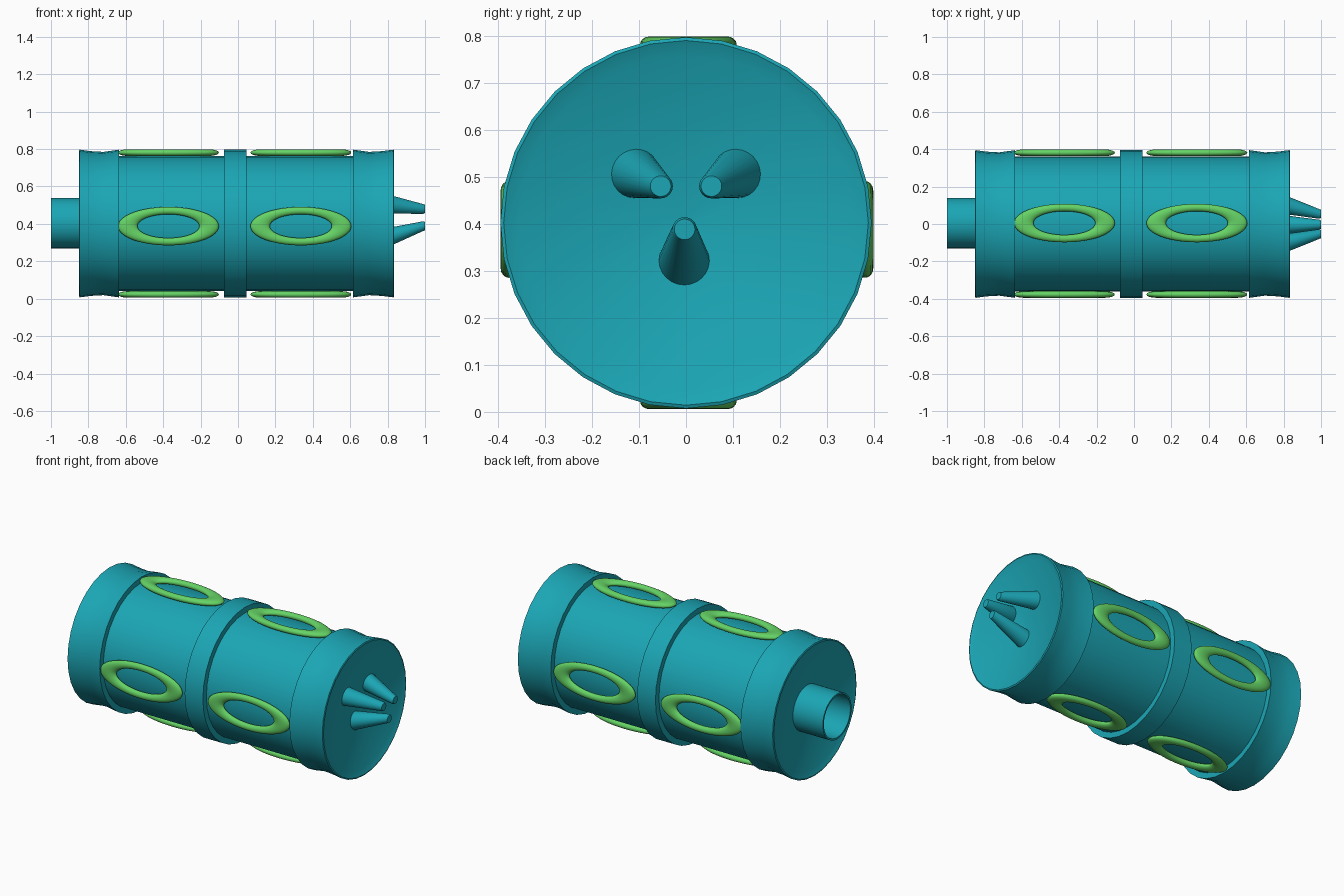
import bpy, bmesh
from math import sin, cos, pi, radians
from mathutils import Matrix

if "Cube" in bpy.data.objects:
    bpy.data.objects.remove(bpy.data.objects["Cube"])

CZ = 0.402  # height of the long axis


def material(name, rgb):
    m = bpy.data.materials.new(name)
    m.diffuse_color = (*rgb, 1)
    m.use_nodes = True
    m.node_tree.nodes["Principled BSDF"].inputs["Base Color"].default_value = m.diffuse_color
    return m


TEAL = material("teal", (0.011, 0.38, 0.46))
GREEN = material("green", (0.13, 0.65, 0.13))


def finish(bm, name, mat, angle):
    bmesh.ops.recalc_face_normals(bm, faces=bm.faces)
    me = bpy.data.meshes.new(name)
    bm.to_mesh(me)
    bm.free()
    ob = bpy.data.objects.new(name, me)
    bpy.context.collection.objects.link(ob)
    me.materials.append(mat)
    bpy.ops.object.select_all(action='DESELECT')
    ob.select_set(True)
    bpy.context.view_layer.objects.active = ob
    bpy.ops.object.shade_smooth_by_angle(angle=radians(angle))
    return ob


def loft(name, rings, n=32, closed=False, angle=40):
    """Skin circles (x, radius, y, z) stacked along the x axis."""
    bm = bmesh.new()
    loops = []
    for x, r, y, z in rings:
        loops.append([bm.verts.new((x, y + r * sin(2 * pi * i / n), z + r * cos(2 * pi * i / n)))
                      for i in range(n)])
    pairs = list(zip(loops, loops[1:]))
    if closed:
        pairs.append((loops[-1], loops[0]))
    else:
        bm.faces.new(loops[0])
        bm.faces.new(loops[-1])
    for a, b in pairs:
        for i in range(n):
            j = (i + 1) % n
            bm.faces.new((a[i], a[j], b[j], b[i]))
    return finish(bm, name, TEAL, angle)


# Barrel: dished ends, two waisted collars and a middle band
profile = [
    (-0.785, 0.02), (-0.835, 0.355), (-0.85, 0.388), (-0.847, 0.395), (-0.79, 0.387),
    (-0.72, 0.383), (-0.635, 0.395), (-0.635, 0.362),
    (-0.075, 0.362), (-0.075, 0.395), (0.045, 0.395), (0.045, 0.362),
    (0.615, 0.362), (0.615, 0.395), (0.70, 0.383), (0.77, 0.387),
    (0.832, 0.395), (0.835, 0.388), (0.82, 0.355), (0.77, 0.02)]
loft("barrel", [(x, r, 0, CZ) for x, r in profile])

# Open pipe at the left end
pipe = [(-0.78, 0.135), (-1.0, 0.135), (-1.0, 0.125), (-0.78, 0.125)]
loft("end_pipe", [(x, r, 0.005, CZ + 0.002) for x, r in pipe], closed=True)

# Three tapered prongs converging at the right end
for i, (y0, z0, y1, z1) in enumerate([(-0.113, 0.51, -0.054, 0.48),
                                      (0.113, 0.51, 0.054, 0.48),
                                      (-0.004, 0.318, -0.003, 0.388)]):
    loft(f"prong_{i + 1}", [(0.772, 0.055, y0, z0), (0.99, 0.026, y1, z1),
                            (1.0, 0.022, y1, z1)], n=24, angle=60)

# Flattened oval rings, four around the barrel on each half
U, V = 48, 16
for x in (-0.372, 0.336):
    for k in range(4):
        bm = bmesh.new()
        grid = [[bm.verts.new((0.2175 * cos(u) * (1 + 0.24 * cos(v)),
                               0.083 * sin(u) * (1 + 0.24 * cos(v)),
                               0.0175 * sin(v)))
                 for v in (2 * pi * b / V for b in range(V))]
                for u in (2 * pi * a / U for a in range(U))]
        for a in range(U):
            for b in range(V):
                c, d = (a + 1) % U, (b + 1) % V
                bm.faces.new((grid[a][b], grid[c][b], grid[c][d], grid[a][d]))
        # side rings sit slightly low, top and bottom rings slightly back
        shift = (x, 0.005, CZ) if k % 2 == 0 else (x, 0.002, CZ - 0.014)
        bm.transform(Matrix.Translation(shift) @ Matrix.Rotation(k * pi / 2, 4, 'X')
                     @ Matrix.Translation((0, 0, 0.379)))
        finish(bm, f"oval_ring_{'left' if x < 0 else 'right'}_{k + 1}", GREEN, 60)
